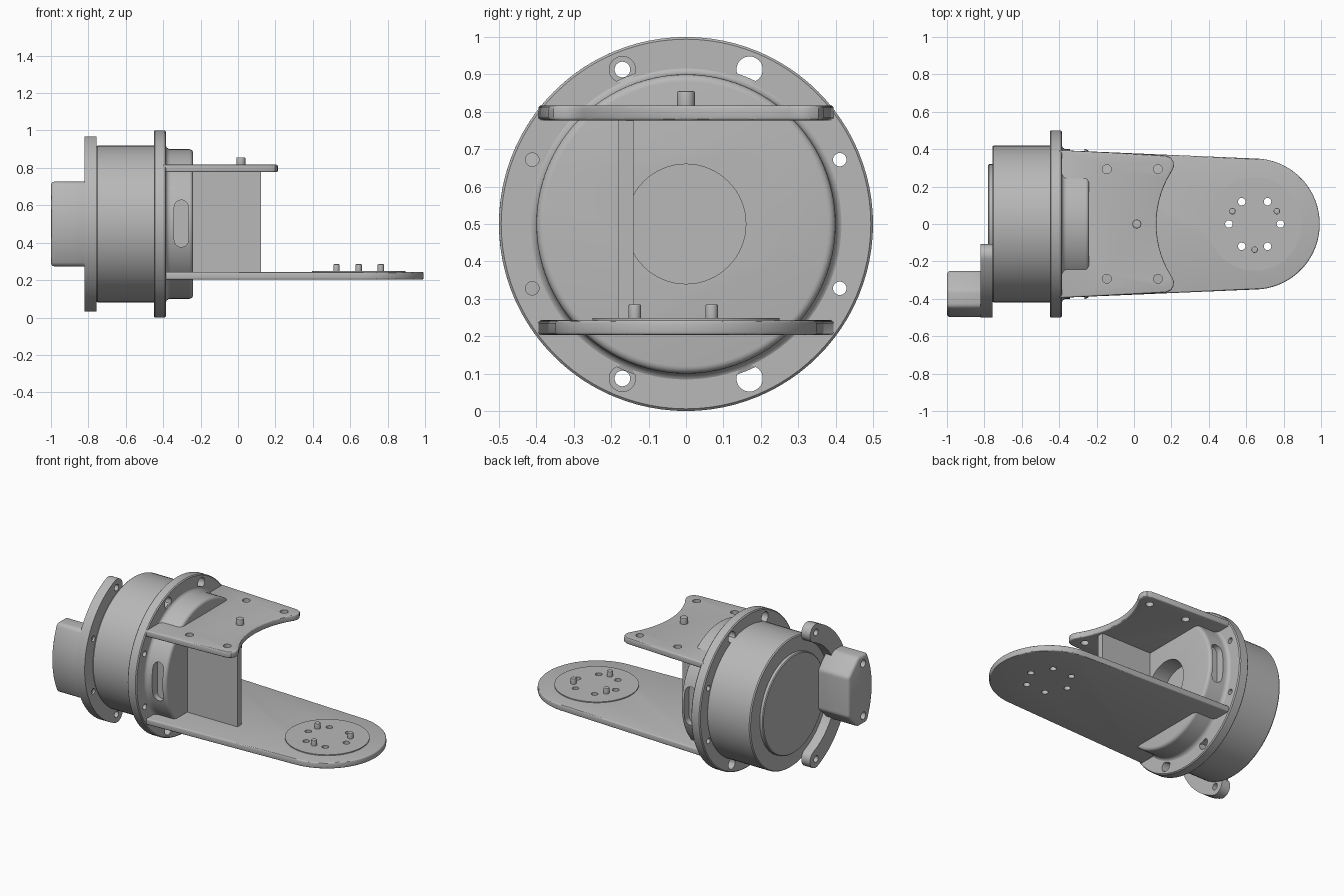
import bpy, bmesh
from math import sin, cos, pi, radians
from mathutils import Vector

if "Cube" in bpy.data.objects:
    bpy.data.objects.remove(bpy.data.objects["Cube"])

metal = bpy.data.materials.new("grey_metal")
metal.use_nodes = True
GREY = (0.48, 0.48, 0.48, 1)
metal.diffuse_color = GREY
metal.node_tree.nodes["Principled BSDF"].inputs["Base Color"].default_value = GREY

MID = 0.5  # height of the drum axis


def place(axis, u, v, d):
    """Profile point (u, v) at distance d along the axis."""
    return Vector({"X": (d, u, v), "Y": (u, d, v), "Z": (u, v, d)}[axis])


def arc(cx, cy, r, a, b, n=32):
    angles = [radians(a + (b - a) * i / n) for i in range(n + 1)]
    return [(cx + r * cos(t), cy + r * sin(t)) for t in angles]


def circle(cx, cy, r, n=32):
    return arc(cx, cy, r, 0, 360, n)[:-1]


def finish(name, bm):
    bmesh.ops.recalc_face_normals(bm, faces=bm.faces)
    mesh = bpy.data.meshes.new(name)
    bm.to_mesh(mesh)
    bm.free()
    mesh.materials.append(metal)
    ob = bpy.data.objects.new(name, mesh)
    bpy.context.collection.objects.link(ob)
    return ob


def activate(ob):
    bpy.ops.object.select_all(action="DESELECT")
    ob.select_set(True)
    bpy.context.view_layer.objects.active = ob


def prism(name, outline, axis, lo, hi, bevel=0):
    bm = bmesh.new()
    face = bm.faces.new([bm.verts.new(place(axis, u, v, lo)) for u, v in outline])
    ext = bmesh.ops.extrude_face_region(bm, geom=[face])["geom"]
    new = [g for g in ext if isinstance(g, bmesh.types.BMVert)]
    bmesh.ops.translate(bm, verts=new, vec=place(axis, 0, 0, hi - lo))
    ob = finish(name, bm)
    if bevel:
        mod = ob.modifiers.new("rounding", "BEVEL")
        mod.width, mod.segments, mod.angle_limit = bevel, 3, radians(40)
        activate(ob)
        bpy.ops.object.modifier_apply(modifier=mod.name)
    return ob


def lathe(name, profile, n=96):
    """Solid of revolution about the drum axis from (x, radius) pairs."""
    bm = bmesh.new()
    rings = [[bm.verts.new((x, u, v)) for u, v in circle(0, MID, r, n)]
             for x, r in profile]
    for a, b in zip(rings, rings[1:]):
        for i in range(n):
            j = (i + 1) % n
            bm.faces.new((a[i], a[j], b[j], b[i]))
    bm.faces.new(rings[0])
    bm.faces.new(rings[-1])
    return finish(name, bm)


def cut(ob, outlines, axis, lo, hi):
    for outline in outlines:
        cutter = prism("cutter", outline, axis, lo, hi)
        cutter.hide_render = True
        mod = ob.modifiers.new("hole", "BOOLEAN")
        mod.operation, mod.solver, mod.object = "DIFFERENCE", "EXACT", cutter
        activate(ob)
        bpy.ops.object.modifier_apply(modifier=mod.name)
        bpy.data.objects.remove(cutter)


# Motor drum, its rear cap and the front mounting flange
lathe("drum", [(-.757, .415), (-.75, .42), (-.4, .42)])
lathe("rear_cap", [(-.78, .315), (-.775, .32), (-.74, .32)])
flange = lathe("mounting_flange", [(-.45, .494), (-.444, .5), (-.391, .5), (-.385, .494)])
big = [circle(s * .17, MID + t * .413, .035) for s in (-1, 1) for t in (-1, 1)]
small = [circle(s * .411, MID + t * .172, .018) for s in (-1, 1) for t in (-1, 1)]
cut(flange, big + small, "X", -.46, -.37)

# Hub with a flared root, a central bore and a slot on each side
fillet = [(-.36 - .027 * sin(t * pi / 8), .425 - .025 * cos(t * pi / 8)) for t in (4, 3, 2, 1, 0)]
rim = [(-.26 + .02 * sin(t * pi / 8), .38 + .02 * cos(t * pi / 8)) for t in range(5)]
hub = lathe("hub", [(-.395, .425)] + fillet + rim)
cut(hub, [circle(0, MID, .16, 64)], "X", -.35, -.2)
slot = arc(-.303, .59, .038, 0, 180, 12) + arc(-.303, .415, .038, 180, 360, 12)
for lo, hi in ((-.45, -.345), (.345, .45)):
    cut(hub, [slot], "Y", lo, hi)

# Long lower arm plate with a rounded end
END = .645
ring = [circle(END + .138 * cos(k * pi / 3), .138 * sin(k * pi / 3), .02, 24) for k in range(6)]
lower = prism("lower_plate", [(-.4, .395), (-.4, -.395)] + arc(END - .002, 0, .35, -87, 87, 64),
              "Z", .203, .243, .008)
pad = prism("joint_pad", circle(END, 0, .25, 72), "Z", .235, .249)
for plate in (lower, pad):
    cut(plate, ring, "Z", .15, .3)

# Short upper plate with a concave end
corner = [(.207, .29), (.213, .31), (.211, .332), (.198, .354), (.17, .367)]
outline = ([(-.4, -.395)] + [(x, -y) for x, y in reversed(corner)]
           + arc(END, 0, .525, 213, 147, 40)[1:-1] + corner + [(-.4, .395)])
upper = prism("upper_plate", outline, "Z", .777, .817, .008)
cut(upper, [circle(x, s * .293, .024, 24) for x in (-.145, .128) for s in (-1, 1)], "Z", .7, .9)

# Upright web between the plates
prism("web", [(-.27, -.18), (.122, -.18), (.122, -.14), (-.27, -.14)], "Z", .235, .785)

# Locating pins
pins = [("upper_pin", .015, 0, .8, .855, .024)]
for k, angle in enumerate((30, 150, 270)):
    t = radians(angle)
    pins.append((f"lower_pin_{k + 1}", END + .137 * cos(t), .137 * sin(t), .23, .285, .017))
for name, x, y, lo, hi, r in pins:
    prism(name, circle(x, y, r, 24), "Z", lo, hi, .004)

# Rear bracket: an arc with rounded ears
SPAN = 68
ends = [(.442 * cos(radians(a)), MID + .442 * sin(radians(a))) for a in (180 + SPAN, 180 - SPAN)]
band = (arc(0, MID, .5, 180 - SPAN, 180 + SPAN, 64)
        + arc(*ends[0], .058, 180 + SPAN, 360 + SPAN, 16)[1:-1]
        + arc(0, MID, .384, 180 + SPAN, 180 - SPAN, 64)
        + arc(*ends[1], .058, -SPAN, 180 - SPAN, 16)[1:-1])
bracket = prism("rear_bracket", band, "X", -.82, -.757)
ear_holes = [circle(-.17, MID + t * .413, .021, 24) for t in (-1, 1)]
cut(bracket, ear_holes + [h for h in small if h[0][0] < 0], "X", -.9, -.7)

# Connector housing on the bracket
shell = arc(0, MID, .498, 153, 207, 24) + [
    (-.35, MID - .226), (-.25, MID - .13), (-.25, MID + .13), (-.35, MID + .226)]
housing = prism("connector_housing", shell, "X", -1, -.77, .018)
cut(housing, [circle(-.4, MID + s * .17, .024, 24) for s in (-1, 1)], "X", -1.1, -.94)

# Smooth the curved faces and keep the edges sharp
for ob in bpy.context.collection.objects:
    if ob.type == "MESH" and metal.name in ob.data.materials:
        activate(ob)
        bpy.ops.object.shade_smooth_by_angle(angle=radians(30))
